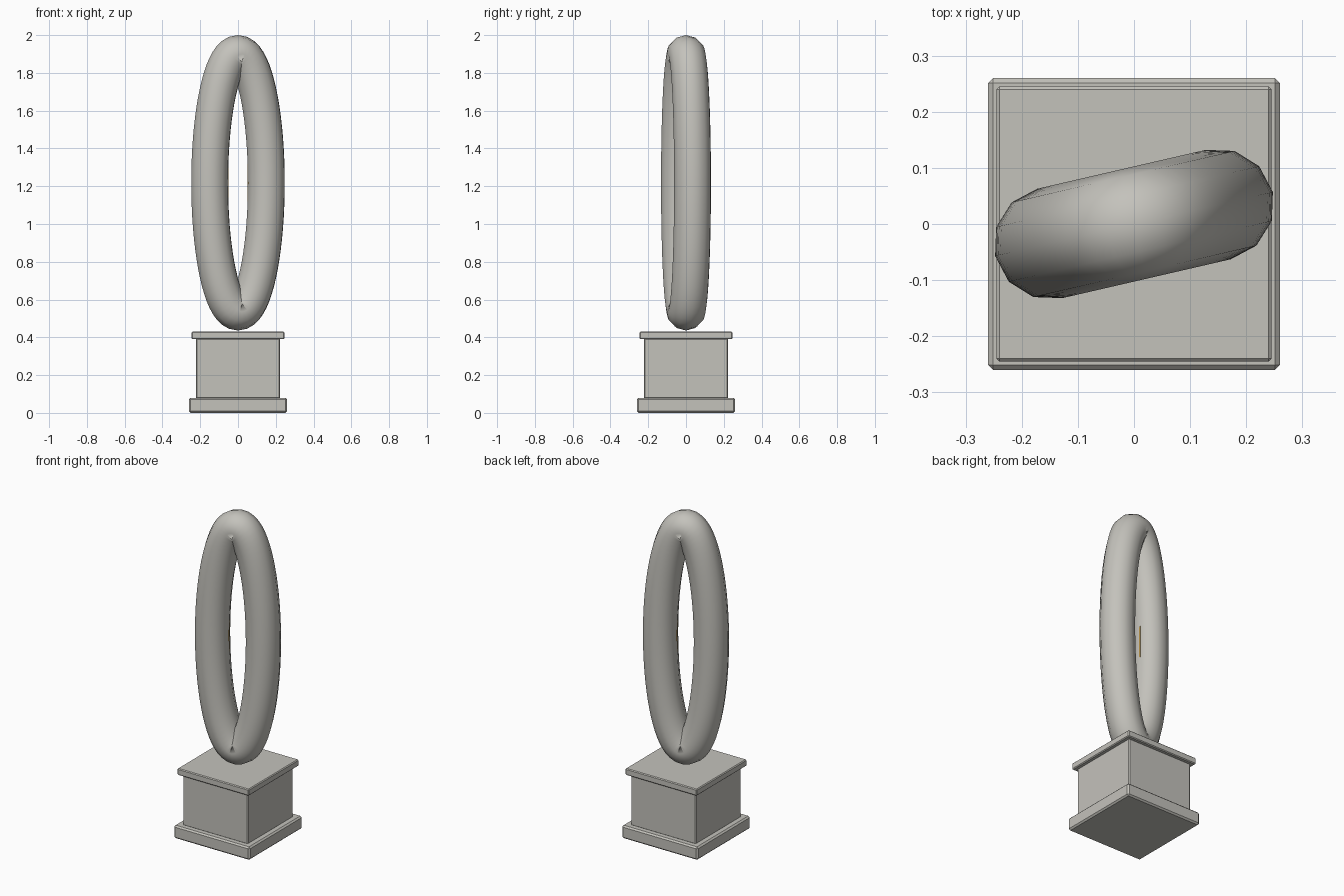
import bpy, bmesh, math
from mathutils import Vector, Matrix

if "Cube" in bpy.data.objects:
    bpy.data.objects.remove(bpy.data.objects["Cube"])

def material(name, rgb):
    m = bpy.data.materials.new(name)
    m.diffuse_color = (*rgb, 1)
    m.use_nodes = True
    m.node_tree.nodes["Principled BSDF"].inputs["Base Color"].default_value = m.diffuse_color
    return m

stone = material("warm_grey", (0.55, 0.54, 0.50))
gold = material("gold", (0.75, 0.45, 0.10))

def finish(bm, name, mat):
    me = bpy.data.meshes.new(name)
    bmesh.ops.recalc_face_normals(bm, faces=bm.faces)
    bm.to_mesh(me)
    bm.free()
    me.materials.append(mat)
    ob = bpy.data.objects.new(name, me)
    bpy.context.collection.objects.link(ob)
    return ob

def slab(name, half, z0, z1, bevel):
    bm = bmesh.new()
    bmesh.ops.create_cube(bm, size=1)
    bmesh.ops.transform(bm, verts=bm.verts, matrix=Matrix.Translation((0, 0, (z0 + z1) / 2))
                        @ Matrix.Diagonal((2 * half, 2 * half, z1 - z0, 1)))
    bmesh.ops.bevel(bm, geom=bm.edges[:], offset=bevel, segments=1, affect='EDGES')
    return finish(bm, name, mat=stone)

# Pedestal
slab("plinth", 0.26, 0.0, 0.08, 0.009)
slab("pedestal_block", 0.223, 0.075, 0.395, 0.006)
slab("pedestal_cap", 0.245, 0.39, 0.431, 0.005)

# Tall oval ring: a 12-sided tube swept along an ellipse
A, B, R, ZC, TURN = 0.154, 0.682, 0.1, 1.218, math.radians(13)
STEPS, SIDES = 72, 12
turn = Matrix.Rotation(TURN, 3, 'Z')
bm = bmesh.new()
rings = []
for i in range(STEPS):
    t = 2 * math.pi * i / STEPS
    centre = Vector((A * math.cos(t), 0, B * math.sin(t)))
    normal = Vector((B * math.cos(t), 0, A * math.sin(t))).normalized()
    ring = []
    for j in range(SIDES):
        s = 2 * math.pi * j / SIDES
        p = centre + normal * R * math.cos(s) + Vector((0, R * math.sin(s), 0))
        ring.append(bm.verts.new(turn @ p + Vector((0, 0, ZC))))
    rings.append(ring)
for i in range(STEPS):
    a, b = rings[i], rings[(i + 1) % STEPS]
    for j in range(SIDES):
        k = (j + 1) % SIDES
        bm.faces.new((a[j], a[k], b[k], b[j])).smooth = True
finish(bm, "oval_ring", stone)

# Slim gold slivers on the inner edge of the ring, at mid height
for side, name in ((-1, "left_gold_sliver"), (1, "right_gold_sliver")):
    bm = bmesh.new()
    bmesh.ops.create_cube(bm, size=1)
    m = (Matrix.Translation((0, 0, ZC)) @ turn.to_4x4()
         @ Matrix.Translation((side * (A - R + 0.001), 0, 0)) @ Matrix.Diagonal((0.005, 0.007, 0.2, 1)))
    bmesh.ops.transform(bm, verts=bm.verts, matrix=m)
    finish(bm, name, gold)
